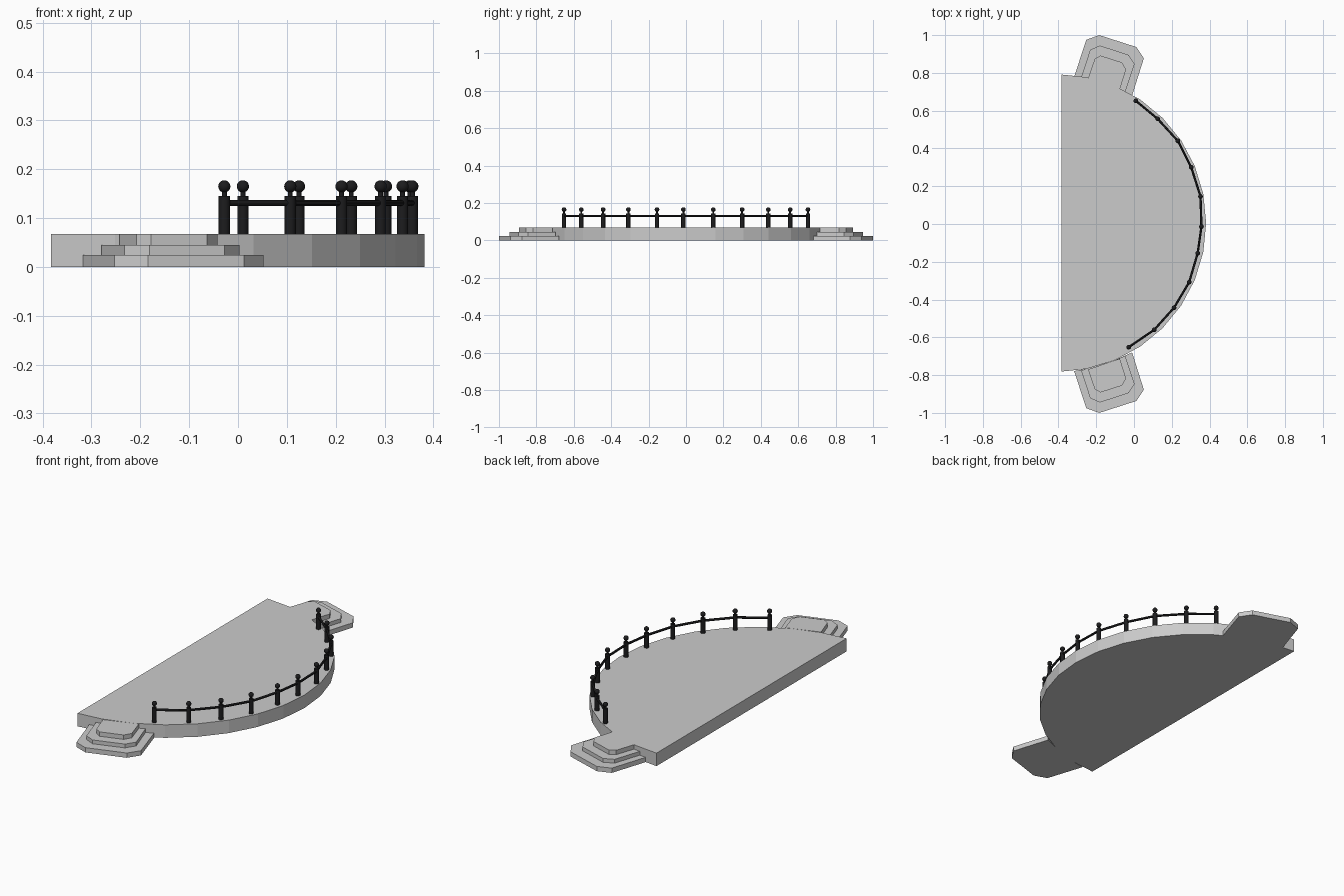
import bpy, bmesh, math
from mathutils import Vector, Matrix

if "Cube" in bpy.data.objects:
    bpy.data.objects.remove(bpy.data.objects["Cube"])

black = bpy.data.materials.new("black_metal")
black.diffuse_color = (0.012, 0.012, 0.013, 1)
black.use_nodes = True
black.node_tree.nodes["Principled BSDF"].inputs["Base Color"].default_value = black.diffuse_color


def prism(name, pts, z0, z1):
    bm = bmesh.new()
    face = bm.faces.new([bm.verts.new((x, y, z0)) for x, y in pts])
    new = bmesh.ops.extrude_face_region(bm, geom=[face])["geom"]
    bmesh.ops.translate(bm, vec=(0, 0, z1 - z0),
                        verts=[v for v in new if isinstance(v, bmesh.types.BMVert)])
    bmesh.ops.recalc_face_normals(bm, faces=bm.faces)
    return finish(name, bm)


def finish(name, bm, material=None):
    mesh = bpy.data.meshes.new(name)
    bm.to_mesh(mesh)
    bm.free()
    obj = bpy.data.objects.new(name, mesh)
    bpy.context.collection.objects.link(obj)
    if material:
        mesh.materials.append(material)
        bpy.context.view_layer.objects.active = obj
        obj.select_set(True)
        bpy.ops.object.shade_smooth_by_angle()
        obj.select_set(False)
    return obj


def rod(bm, a, b, r, sides=16):
    a, b = Vector(a), Vector(b)
    rot = (b - a).to_track_quat('Z', 'Y').to_matrix().to_4x4()
    bmesh.ops.create_cone(bm, cap_ends=True, segments=sides, radius1=r, radius2=r,
                          depth=(b - a).length,
                          matrix=Matrix.Translation((a + b) / 2) @ rot)


# half-round platform
CX, CY, R, TOP = -0.405, 0.005, 0.787, 0.068
BACK = -0.383


def rim(k):
    t = math.radians(11.25 * k)
    return (CX + R * math.cos(t), CY + R * math.sin(t))


arc = [rim(k) for k in range(-7, 8)]
prism("platform", [(BACK, CY - 0.786)] + arc + [(BACK, CY + 0.786)], 0, TOP)

# three chamfered steps at each end, their inner side following the platform rim
steps = [
    (0, 0.025, [(-0.317, 0.778), (-0.253, 0.975), (-0.184, 1.0), (0.012, 0.937),
                (0.052, 0.877), (-0.01, 0.68)], (6, 7)),
    (0.025, 0.045, [(-0.28, 0.775), (-0.232, 0.922), (-0.181, 0.945), (-0.028, 0.895),
                    (0.003, 0.846), (-0.047, 0.698)], (6, 7)),
    (0.045, TOP, [(-0.243, 0.77), (-0.208, 0.874), (-0.178, 0.892), (-0.063, 0.855),
                  (-0.042, 0.818), (-0.075, 0.713)], (6,)),
]
for side, label in ((1, "rear"), (-1, "front")):
    for i, (z0, z1, pts, ks) in enumerate(steps):
        outline = [(x, side * y) for x, y in pts] + [rim(side * k) for k in ks]
        prism(f"{label}_step_{i + 1}", outline, z0, z1)

# railing posts with ball finials
posts = [(-0.028, -0.652), (0.107, -0.56), (0.212, -0.443), (0.292, -0.308),
         (0.337, -0.155), (0.357, -0.014), (0.352, 0.146), (0.303, 0.30),
         (0.232, 0.44), (0.125, 0.557), (0.01, 0.652)]
for i, (x, y) in enumerate(posts):
    bm = bmesh.new()
    rod(bm, (x, y, TOP), (x, y, 0.145), 0.0115)
    rod(bm, (x, y, 0.145), (x, y, 0.16), 0.005)
    bmesh.ops.create_uvsphere(bm, u_segments=16, v_segments=10, radius=0.0125,
                              matrix=Matrix.Translation((x, y, 0.165)))
    finish(f"railing_post_{i + 1}", bm, black)

# rails between posts
bm = bmesh.new()
for p, q in zip(posts, posts[1:]):
    rod(bm, (*p, 0.131), (*q, 0.131), 0.006, 12)
finish("handrail", bm, black)
